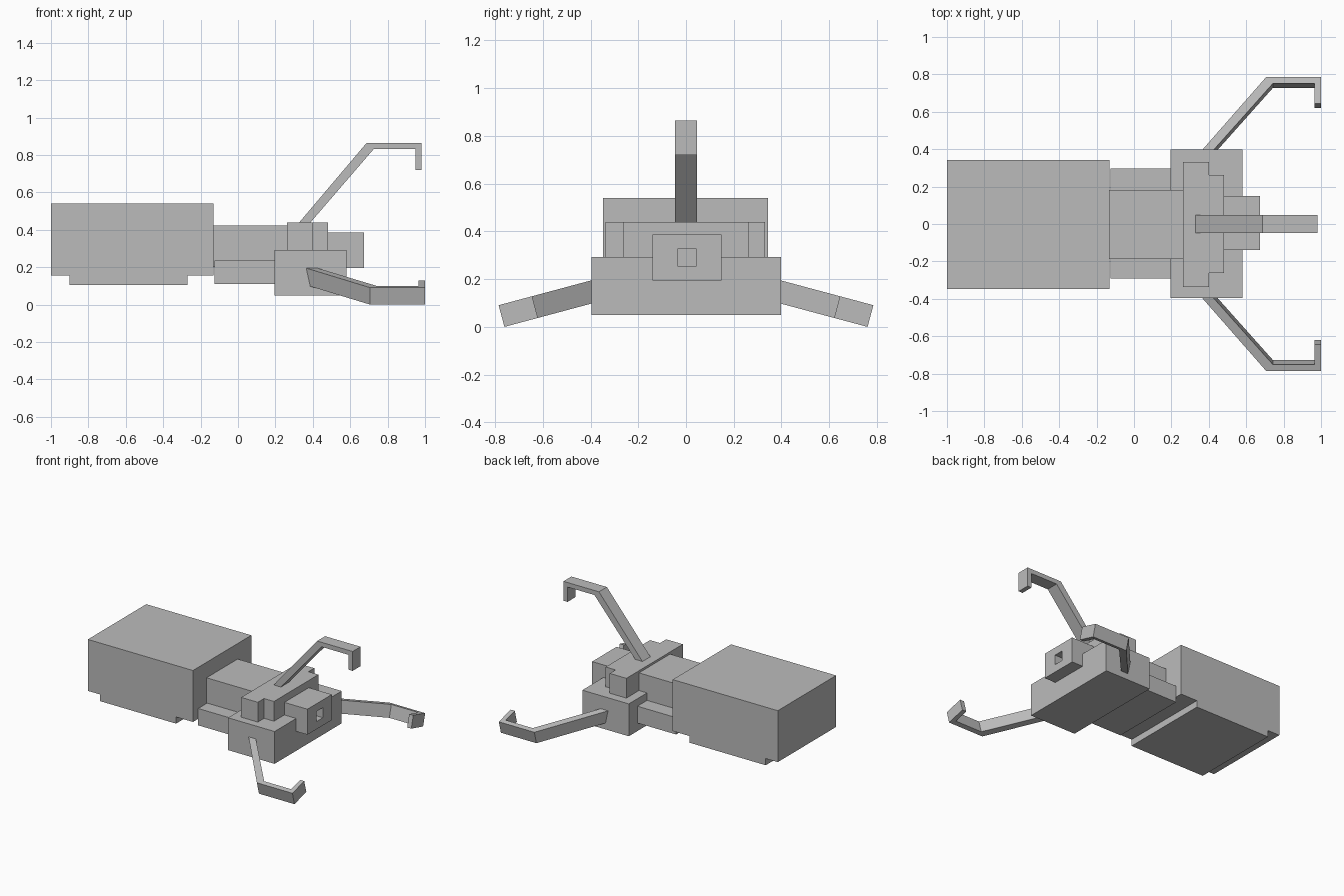
import bpy
import bmesh
from math import radians
from mathutils import Matrix, Vector

cube = bpy.data.objects.get("Cube")
if cube:
    bpy.data.objects.remove(cube)

grey = bpy.data.materials.new("plain_grey")
grey.use_nodes = True
colour = (0.5, 0.5, 0.5, 1)
grey.diffuse_color = colour
grey.node_tree.nodes["Principled BSDF"].inputs["Base Color"].default_value = colour


def finish(bm, name):
    bmesh.ops.recalc_face_normals(bm, faces=bm.faces)
    mesh = bpy.data.meshes.new(name)
    bm.to_mesh(mesh)
    bm.free()
    mesh.materials.append(grey)
    obj = bpy.data.objects.new(name, mesh)
    bpy.context.collection.objects.link(obj)
    return obj


def box_mesh(x, y, z):
    bm = bmesh.new()
    bmesh.ops.create_cube(bm, size=1)
    for v in bm.verts:
        v.co = [lo + (c + 0.5) * (hi - lo) for c, (lo, hi) in zip(v.co, (x, y, z))]
    return bm


def prism(name, points, start, end, upright):
    """Extrude an outline: x-z outlines go along y, x-y outlines go along z."""
    bm = bmesh.new()
    verts = [bm.verts.new((a, start, b) if upright else (a, b, start)) for a, b in points]
    face = bm.faces.new(verts)
    grown = bmesh.ops.extrude_face_region(bm, geom=[face])["geom"]
    depth = end - start
    bmesh.ops.translate(bm, vec=(0, depth, 0) if upright else (0, 0, depth),
                        verts=[g for g in grown if isinstance(g, bmesh.types.BMVert)])
    return finish(bm, name)


# Rear housing with a shallow step along its underside
prism("rear_housing", [(-1, 0.54), (-1, 0.155), (-0.9, 0.155), (-0.9, 0.105),
                       (-0.27, 0.105), (-0.27, 0.155), (-0.13, 0.155), (-0.13, 0.54)],
      -0.347, 0.343, True)

# Neck and front body
finish(box_mesh((-0.14, 0.3), (-0.186, 0.182), (0.2, 0.424)), "upper_neck")
finish(box_mesh((-0.125, 0.22), (-0.292, 0.296), (0.11, 0.236)), "lower_neck")
finish(box_mesh((0.195, 0.58), (-0.396, 0.398), (0.05, 0.292)), "front_body")

# Stepped block on top of the body
prism("top_block", [(0.262, -0.337), (0.4, -0.337), (0.4, -0.263), (0.482, -0.263),
                    (0.482, 0.262), (0.4, 0.262), (0.4, 0.331), (0.262, 0.331)],
      0.28, 0.44, False)

# Nozzle with a recessed square opening
bm = box_mesh((0.45, 0.673), (-0.14, 0.149), (0.195, 0.386))
bm.normal_update()
front = max(bm.faces, key=lambda f: f.calc_center_median().x)
rim = bmesh.ops.extrude_discrete_faces(bm, faces=[front])["faces"][0]
centre = rim.calc_center_median()
for v in rim.verts:
    offset = v.co - centre
    v.co = centre + Vector((0, *(0.0375 if c > 0 else -0.0375 for c in offset[1:])))
pit = bmesh.ops.extrude_discrete_faces(bm, faces=[rim])["faces"][0]
bmesh.ops.translate(bm, vec=(-0.08, 0, 0), verts=pit.verts)
finish(bm, "nozzle")

# Three hooked arms, measured from the outer corner of the elbow
HOOK = [(0, 0), (0.294, 0), (0.294, -0.145), (0.26, -0.145),
        (0.26, -0.034), (0.037, -0.034), (-0.318, -0.446), (-0.378, -0.446)]


def arm(name, x, reach, height, angle):
    obj = prism(name, [(x + a, reach + r) for a, r in HOOK], -0.047, 0.047, True)
    turn = Matrix.Rotation(radians(angle), 4, "X")
    obj.data.transform(Matrix.Translation((0, 0, height)) @ turn)


arm("top_arm", 0.688, 0.865, 0, 0)
for side, angle in (("right", 105), ("left", -105)):
    arm(side + "_arm", 0.706, 0.8, 0.2525, angle)
